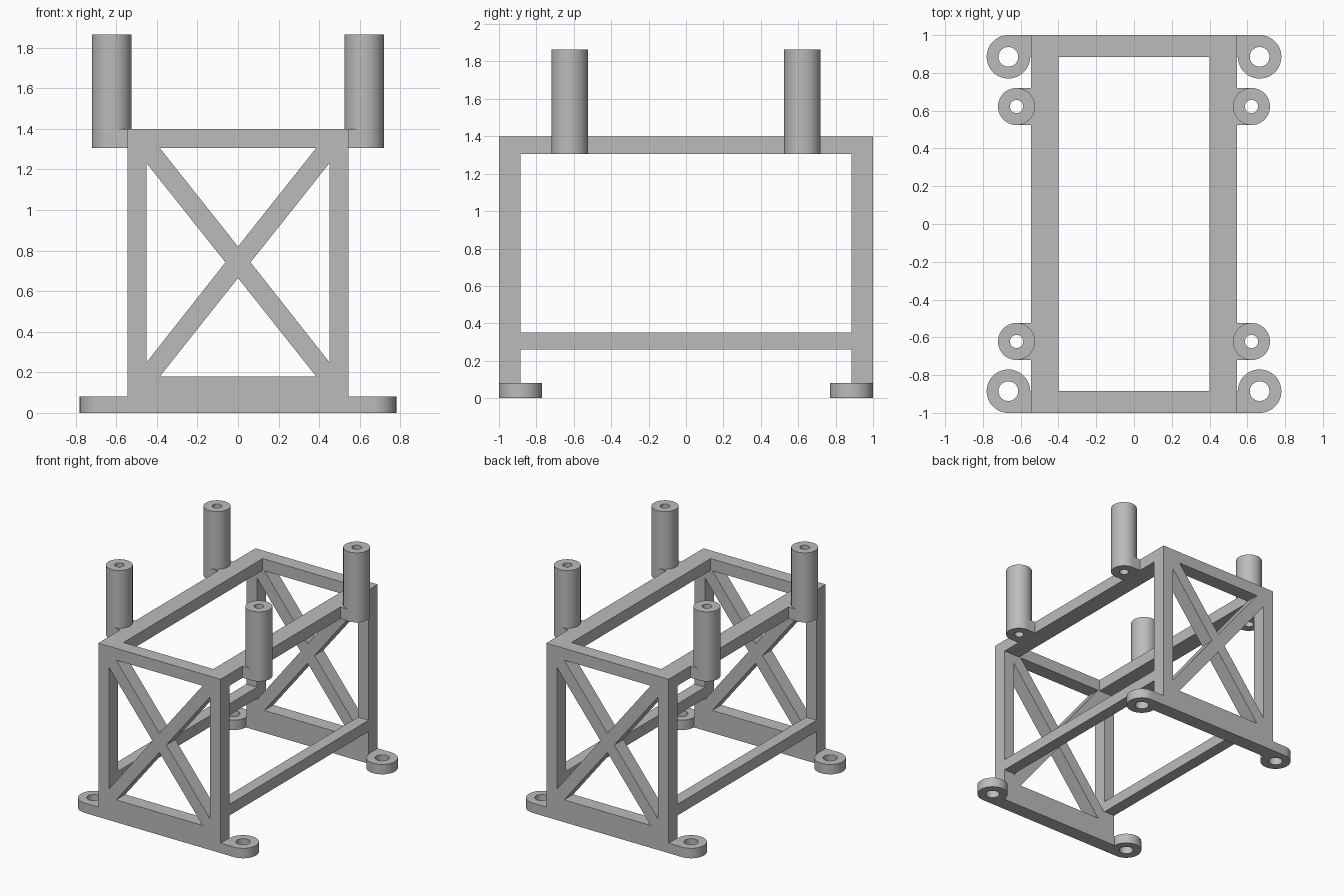
import bpy
import bmesh
import math
from mathutils import Matrix

if "Cube" in bpy.data.objects:
    bpy.data.objects.remove(bpy.data.objects["Cube"], do_unlink=True)

# Single grey material
grey = bpy.data.materials.new("plain_grey")
grey.use_nodes = True
grey.diffuse_color = (0.5, 0.5, 0.5, 1)
grey.node_tree.nodes["Principled BSDF"].inputs["Base Color"].default_value = grey.diffuse_color

# Main dimensions
W, L, H = 0.545, 1.0, 1.40        # half width, half length, frame height
RAIL_Z = 1.305                    # underside of the top rails
END_Y = 0.885                     # inner face of the end frames
FOOT_X, FOOT_R, FOOT_H = 0.665, 0.115, 0.08
POST_C, POST_R, POST_TOP = 0.622, 0.098, 1.865


def arc(cx, cy, r, a0, a1, n):
    angles = [math.radians(a0 + (a1 - a0) * i / n) for i in range(n + 1)]
    return [(cx + r * math.cos(a), cy + r * math.sin(a)) for a in angles]


def circle(cx, cy, r, n=64):
    return arc(cx, cy, r, 0, 360, n)[:-1]


def prism(name, rings, low, high, upright=False):
    """Extrude an outline with holes along z, or along y when upright."""
    curve = bpy.data.curves.new(name + "_outline", "CURVE")
    curve.dimensions = "2D"
    curve.fill_mode = "BOTH"
    curve.extrude = (high - low) / 2
    for ring in rings:
        spline = curve.splines.new("POLY")
        spline.points.add(len(ring) - 1)
        for point, (u, v) in zip(spline.points, ring):
            point.co = (u, v, 0, 1)
        spline.use_cyclic_u = True
    temp = bpy.data.objects.new(name + "_temp", curve)
    bpy.context.collection.objects.link(temp)
    bpy.context.view_layer.update()
    graph = bpy.context.evaluated_depsgraph_get()
    mesh = bpy.data.meshes.new_from_object(temp.evaluated_get(graph))
    bpy.data.objects.remove(temp, do_unlink=True)
    bpy.data.curves.remove(curve)

    mid = (low + high) / 2
    if upright:
        move = Matrix.Translation((0, mid, 0)) @ Matrix.Rotation(math.pi / 2, 4, "X")
    else:
        move = Matrix.Translation((0, 0, mid))
    bm = bmesh.new()
    bm.from_mesh(mesh)
    bmesh.ops.transform(bm, matrix=move, verts=bm.verts)
    bmesh.ops.remove_doubles(bm, verts=bm.verts, dist=0.0001)
    bmesh.ops.recalc_face_normals(bm, faces=bm.faces)
    bm.to_mesh(mesh)
    bm.free()

    mesh.name = name
    mesh.materials.clear()
    mesh.materials.append(grey)
    obj = bpy.data.objects.new(name, mesh)
    bpy.context.collection.objects.link(obj)
    bpy.ops.object.select_all(action="DESELECT")
    obj.select_set(True)
    bpy.context.view_layer.objects.active = obj
    bpy.ops.object.shade_smooth_by_angle(angle=math.radians(30))
    return obj


def rect(x0, y0, x1, y1):
    return [(x0, y0), (x1, y0), (x1, y1), (x0, y1)]


# Cross-braced end frames: a plate with four triangular openings
side_gap = [(0.45, 0.25), (0.45, 1.23), (0.062, 0.742)]
end_rings = [
    rect(-W, 0, W, H),
    side_gap,
    [(-x, z) for x, z in side_gap],
    [(-0.385, RAIL_Z), (0.385, RAIL_Z), (0, 0.82)],
    [(-0.385, 0.18), (0.385, 0.18), (0, 0.665)],
]
prism("front_end_frame", end_rings, -L, -END_Y, upright=True)
prism("back_end_frame", end_rings, END_Y, L, upright=True)

for side, sx in (("left", 1), ("right", -1)):
    # Long rails joining the end frames
    prism(side + "_top_rail", [rect(sx * 0.4, -END_Y, sx * W, END_Y)], RAIL_Z, H)
    prism(side + "_lower_rail", [rect(sx * 0.45, -END_Y, sx * W, END_Y)], 0.26, 0.35)

    for end, sy in (("front", -1), ("back", 1)):
        def place(ring):
            return [(sx * x, sy * y) for x, y in ring]

        tag = end + "_" + side

        # Mounting foot: straight outer edge, rounded tip, bolt hole
        foot = [(W, END_Y), (W, L)] + arc(FOOT_X, END_Y, FOOT_R, 90, -180, 48)
        foot_hole = circle(FOOT_X, END_Y, 0.052)
        prism(tag + "_foot", [place(foot), place(foot_hole)], 0, FOOT_H)

        # Bracket beside the top rail, and the hollow post standing on it
        bracket = [(W, POST_C - POST_R), (W, POST_C + POST_R)]
        bracket += arc(POST_C, POST_C, POST_R, 90, -90, 32)
        bore = place(circle(POST_C, POST_C, 0.035))
        prism(tag + "_bracket", [place(bracket), bore], RAIL_Z, H)
        prism(tag + "_post", [place(circle(POST_C, POST_C, POST_R)), bore], H, POST_TOP)
